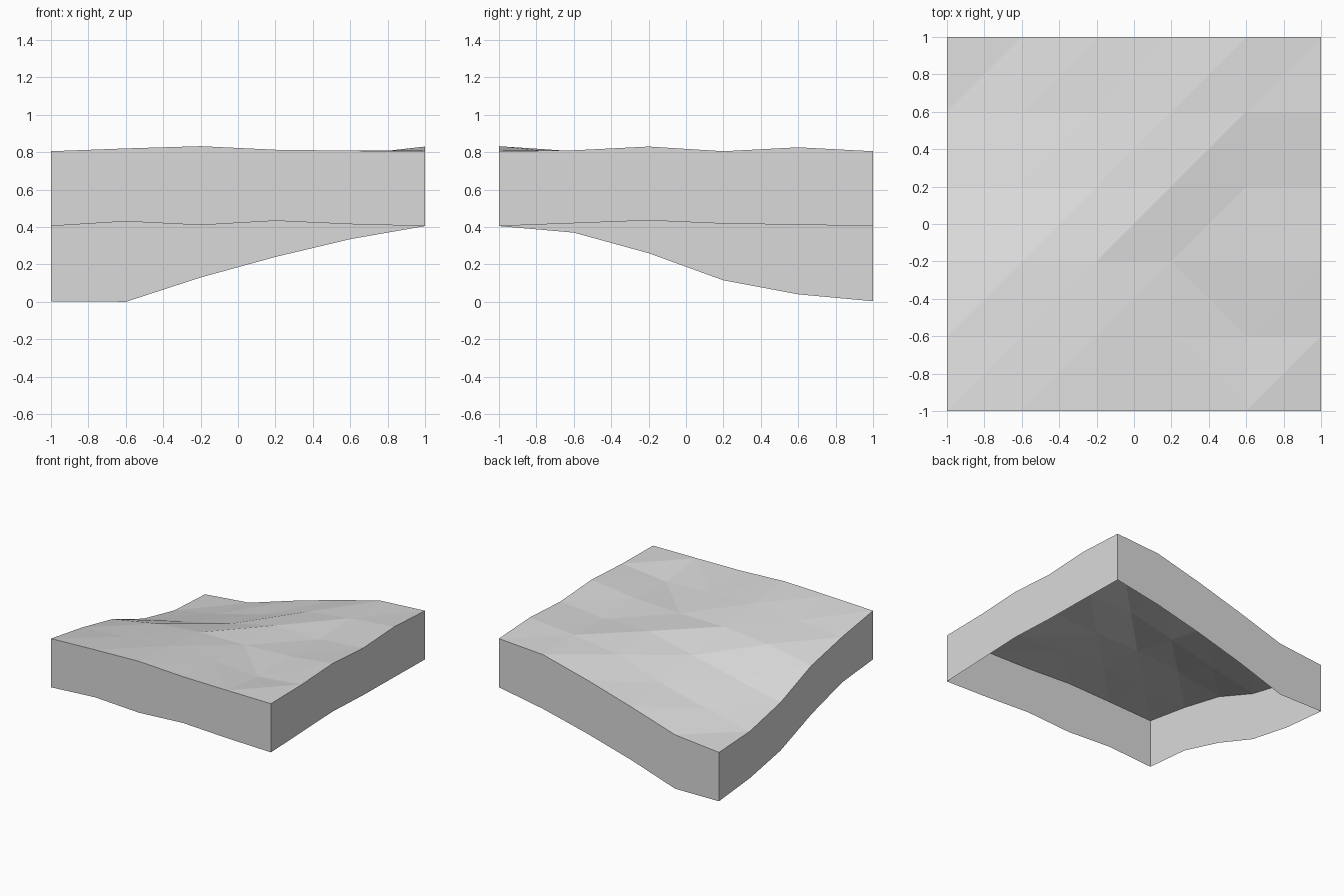
import bpy
import bmesh

cube = bpy.data.objects.get("Cube")
if cube:
    bpy.data.objects.remove(cube, do_unlink=True)

N = 6          # points per side
STEP = 0.4     # spacing of the grid


def make_material(name, value):
    mat = bpy.data.materials.new(name)
    mat.use_nodes = True
    colour = (value, value, value, 1)
    mat.diffuse_color = colour
    mat.node_tree.nodes["Principled BSDF"].inputs["Base Color"].default_value = colour
    return mat


def make_object(name, bm, mat):
    mesh = bpy.data.meshes.new(name)
    bm.to_mesh(mesh)
    bm.free()
    mesh.materials.append(mat)
    obj = bpy.data.objects.new(name, mesh)
    bpy.context.collection.objects.link(obj)
    return obj


# Ground heights, row by row from front to back, dipping to the back corner at -x
HEIGHTS = [
    [0.805, 0.82, 0.832, 0.813, 0.808, 0.805],
    [0.743, 0.775, 0.805, 0.79, 0.768, 0.81],
    [0.66, 0.73, 0.766, 0.768, 0.785, 0.83],
    [0.51, 0.595, 0.684, 0.776, 0.768, 0.805],
    [0.425, 0.505, 0.605, 0.735, 0.79, 0.826],
    [0.405, 0.443, 0.566, 0.68, 0.78, 0.805],
]

# Lower rim heights along each side
RIM_FRONT = [0.405, 0.43, 0.41, 0.433, 0.415, 0.405]
RIM_RIGHT = [0.405, 0.42, 0.435, 0.418, 0.412, 0.405]
RIM_BACK = [0.003, 0.0, 0.13, 0.24, 0.335, 0.405]
RIM_LEFT = [0.405, 0.37, 0.26, 0.115, 0.04, 0.003]


def top_point(i, j):
    return (i * STEP - 1, j * STEP - 1, HEIGHTS[j][i])


stone = make_material("light_grey", 0.7)

# Faceted ground sheet, each square split along its diagonal
bm = bmesh.new()
grid = [[bm.verts.new(top_point(i, j)) for i in range(N)] for j in range(N)]
for j in range(N - 1):
    for i in range(N - 1):
        a, b = grid[j][i], grid[j][i + 1]
        c, d = grid[j + 1][i + 1], grid[j + 1][i]
        if (i, j) in ((3, 1), (3, 0)):
            bm.faces.new((a, b, d))
            bm.faces.new((b, c, d))
        else:
            bm.faces.new((a, b, c))
            bm.faces.new((a, c, d))
make_object("ground_surface", bm, stone)

# Four side walls, open underneath
last = N - 1
sides = {
    "front_wall": ([(k, 0) for k in range(N)], RIM_FRONT, False),
    "left_wall": ([(last, k) for k in range(N)], RIM_RIGHT, False),
    "back_wall": ([(k, last) for k in range(N)], RIM_BACK, True),
    "right_wall": ([(0, k) for k in range(N)], RIM_LEFT, True),
}
for name, (cells, rim, flip) in sides.items():
    bm = bmesh.new()
    upper = [bm.verts.new(top_point(i, j)) for i, j in cells]
    lower = [bm.verts.new((v.co.x, v.co.y, z)) for v, z in zip(upper, rim)]
    for k in range(N - 1):
        quad = [lower[k], lower[k + 1], upper[k + 1], upper[k]]
        bm.faces.new(quad[::-1] if flip else quad)
    make_object(name, bm, stone)
